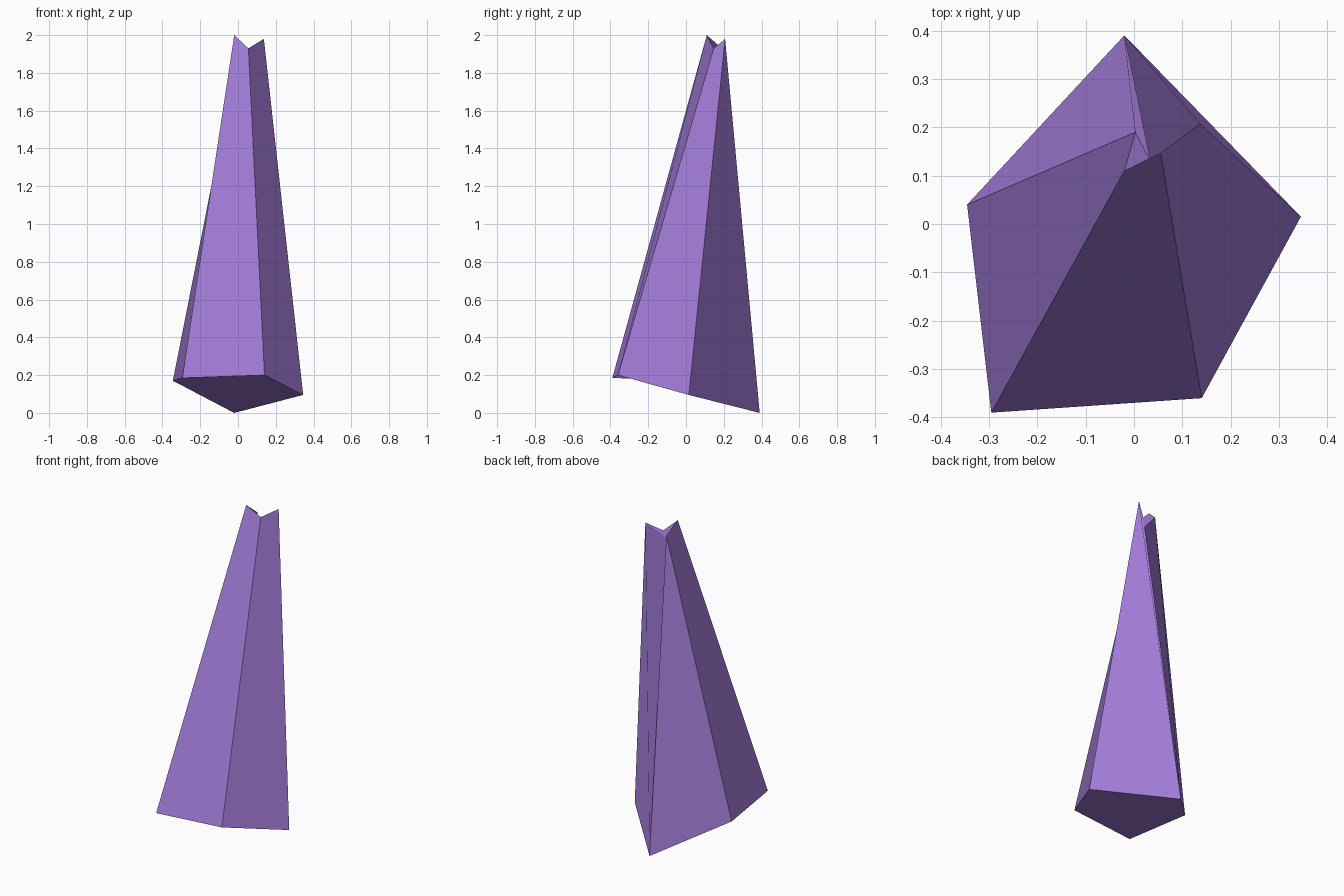
import bpy
import bmesh

if "Cube" in bpy.data.objects:
    bpy.data.objects.remove(bpy.data.objects["Cube"])

violet = bpy.data.materials.new("violet_crystal")
violet.diffuse_color = (0.38, 0.21, 0.72, 1.0)
violet.use_nodes = True
violet.node_tree.nodes["Principled BSDF"].inputs["Base Color"].default_value = violet.diffuse_color

# Slanted five-sided foot, counter-clockwise from the back
foot = [(-0.02, 0.39, 0.0), (-0.345, 0.04, 0.17), (-0.295, -0.39, 0.185),
        (0.14, -0.36, 0.20), (0.345, 0.015, 0.095)]
# Chipped tip, the back corner is sunk into a notch
tip = [(0.033, 0.132, 1.88), (0.003, 0.19, 1.93), (-0.02, 0.11, 2.0),
       (0.055, 0.147, 1.93), (0.137, 0.207, 1.98)]

bm = bmesh.new()
low = [bm.verts.new(p) for p in foot]
high = [bm.verts.new(p) for p in tip]

# Tapering, slightly twisted side facets
for i in range(5):
    j = (i + 1) % 5
    bm.faces.new((low[j], high[j], high[i], low[i]))

# Closed foot and notched tip
bm.faces.new(low[::-1])
bm.faces.new(high)

mesh = bpy.data.meshes.new("crystal_shard")
bm.to_mesh(mesh)
bm.free()
mesh.materials.append(violet)
shard = bpy.data.objects.new("crystal_shard", mesh)
bpy.context.collection.objects.link(shard)
